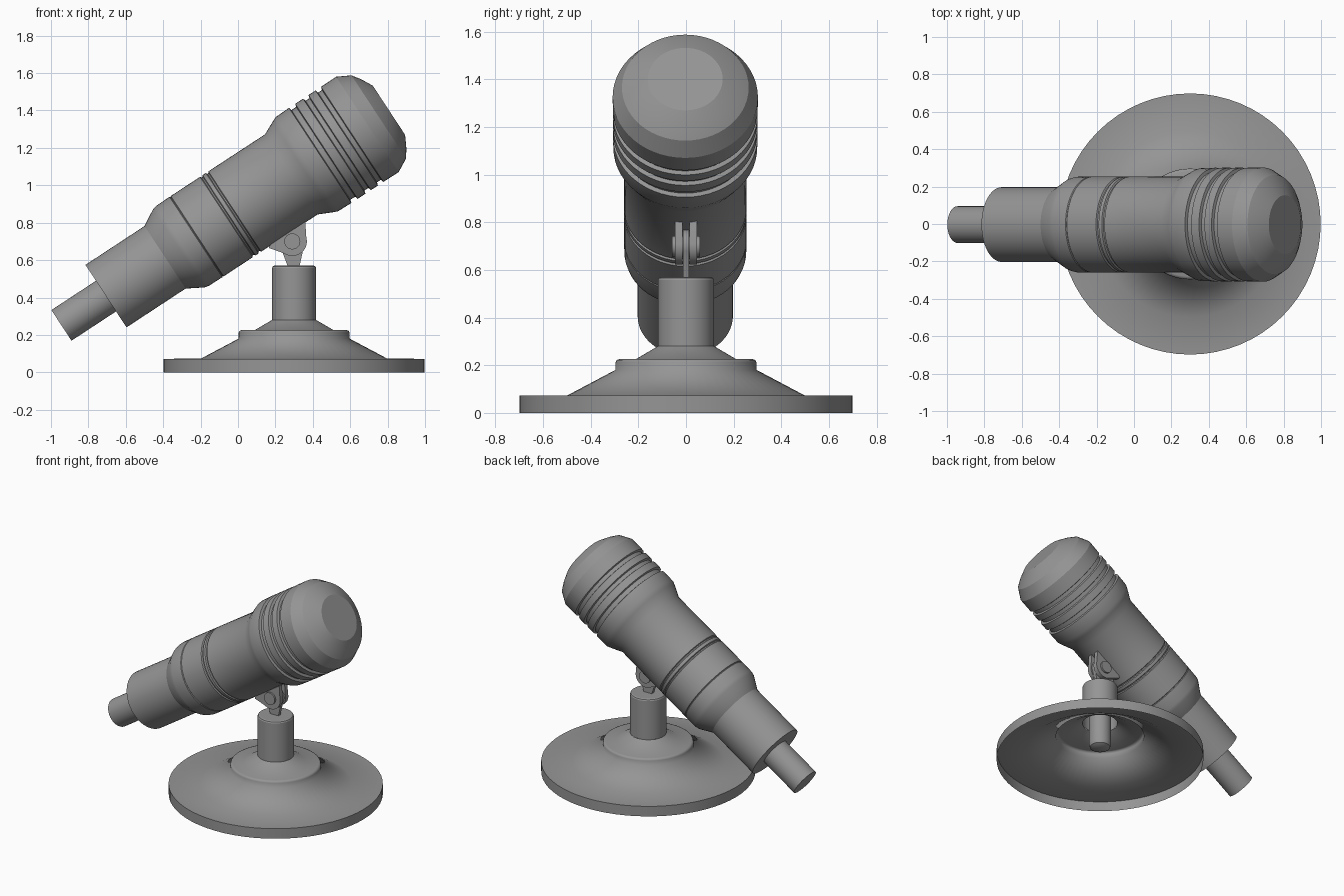
import bpy, bmesh, math
from mathutils import Matrix

if "Cube" in bpy.data.objects:
    bpy.data.objects.remove(bpy.data.objects["Cube"])

TILT = math.radians(90 - 33.3)
DARK = bpy.data.materials.new("dark_grey")
DARK.diffuse_color = (0.3, 0.3, 0.3, 1)
DARK.use_nodes = True
DARK.node_tree.nodes["Principled BSDF"].inputs["Base Color"].default_value = DARK.diffuse_color


def finish(name, bm, angle=20):
    bmesh.ops.recalc_face_normals(bm, faces=bm.faces)
    me = bpy.data.meshes.new(name)
    bm.to_mesh(me)
    bm.free()
    me.materials.append(DARK)
    ob = bpy.data.objects.new(name, me)
    bpy.context.collection.objects.link(ob)
    bpy.ops.object.select_all(action='DESELECT')
    ob.select_set(True)
    bpy.context.view_layer.objects.active = ob
    bpy.ops.object.shade_smooth_by_angle(angle=math.radians(angle))
    return ob


def lathe(name, profile, loc, tilt=0.0, sides=56, angle=25.8):
    """Revolve (radius, height) points around local z."""
    bm = bmesh.new()
    vs = [bm.verts.new((r, 0, h)) for r, h in profile]
    es = [bm.edges.new(p) for p in zip(vs, vs[1:])]
    bmesh.ops.spin(bm, geom=vs + es, cent=(0, 0, 0), axis=(0, 0, 1),
                   angle=2 * math.pi, steps=sides, use_merge=True)
    bmesh.ops.remove_doubles(bm, verts=bm.verts, dist=1e-4)
    bm.transform(Matrix.Translation(loc) @ Matrix.Rotation(tilt, 4, 'Y'))
    return finish(name, bm, angle)


def plate(name, outline, y0, y1):
    """Extrude an xz outline from y0 to y1."""
    bm = bmesh.new()
    f = bm.faces.new([bm.verts.new((x, y0, z)) for x, z in outline])
    ex = bmesh.ops.extrude_face_region(bm, geom=[f], use_keep_orig=True)
    for v in ex['geom']:
        if isinstance(v, bmesh.types.BMVert):
            v.co.y = y1
    return finish(name, bm, 30)


def arc(cx, cz, r, a0, a1, n=20):
    return [(cx + r * math.cos(math.radians(a0 + (a1 - a0) * i / n)),
             cz + r * math.sin(math.radians(a0 + (a1 - a0) * i / n)))
            for i in range(n + 1)]


AXIS = (-0.944, -0.003, 0.251)

# cable stub at the tail
lathe("cable_stub", [(0, 0), (0.098, 0), (0.098, 0.29), (0, 0.29)], AXIS, TILT)


# main barrel with cut grooves
def groove(a, b, r, depth):
    return [(r, a), (r - depth, a + 0.005), (r - depth, b - 0.005), (r, b)]


barrel = [(0, 0.285), (0.2, 0.285), (0.2, 0.663), (0.25, 0.75), (0.256, 0.775)]
barrel += groove(0.86, 0.869, 0.257, 0.005)
barrel += groove(1.055, 1.072, 0.257, 0.008)
barrel += groove(1.092, 1.109, 0.257, 0.008)
barrel += [(0.256, 1.47), (0.289, 1.54), (0.302, 1.57)]
for a, b in ((1.655, 1.695), (1.745, 1.78), (1.825, 1.86)):
    barrel += groove(a, b, 0.304, 0.017)
# faceted dome head
barrel += [(0.305, 1.957), (0.266, 2.03), (0.22, 2.062), (0.157, 2.095), (0, 2.095)]
lathe("barrel", barrel, AXIS, TILT)

# hollow weighted foot, open underneath, softly shaded across its slopes
foot = [(0.698, 0), (0.698, 0.072), (0.497, 0.074), (0.297, 0.18), (0.296, 0.212),
        (0.291, 0.222), (0.28, 0.226), (0.21, 0.226), (0.118, 0.28)]
lathe("foot", foot, (0.3, 0, 0), sides=64, angle=70)

# stem and the rod end under it
lathe("stem", [(0.118, 0.28), (0.118, 0.558), (0.114, 0.566), (0.106, 0.57), (0, 0.57)],
      (0.3, 0, 0), sides=48)
lathe("stem_rod", [(0, 0.08), (0.045, 0.082), (0.068, 0.095), (0.075, 0.12),
                   (0.075, 0.5), (0, 0.5)], (0.3, 0, 0), sides=32, angle=40)

# hinge: tongue on the stem, two prongs on the barrel, bolt through both
PX, PZ = 0.29, 0.70
plate("hinge_tongue", [(0.272, 0.55), (0.325, 0.55)] + arc(PX, PZ, 0.07, -30, 210),
      -0.012, 0.012)
prong = [(0.165, 0.665)] + arc(PX, PZ, 0.078, -125, 15) + \
        [(0.36, 0.80), (0.34, 0.85), (0.2, 0.75)]
for side, s in (("front", -1), ("back", 1)):
    plate("hinge_prong_" + side, prong, s * 0.015, s * 0.046)
plate("hinge_bolt", arc(PX, PZ, 0.043, 0, 345, 23), -0.058, 0.058)
